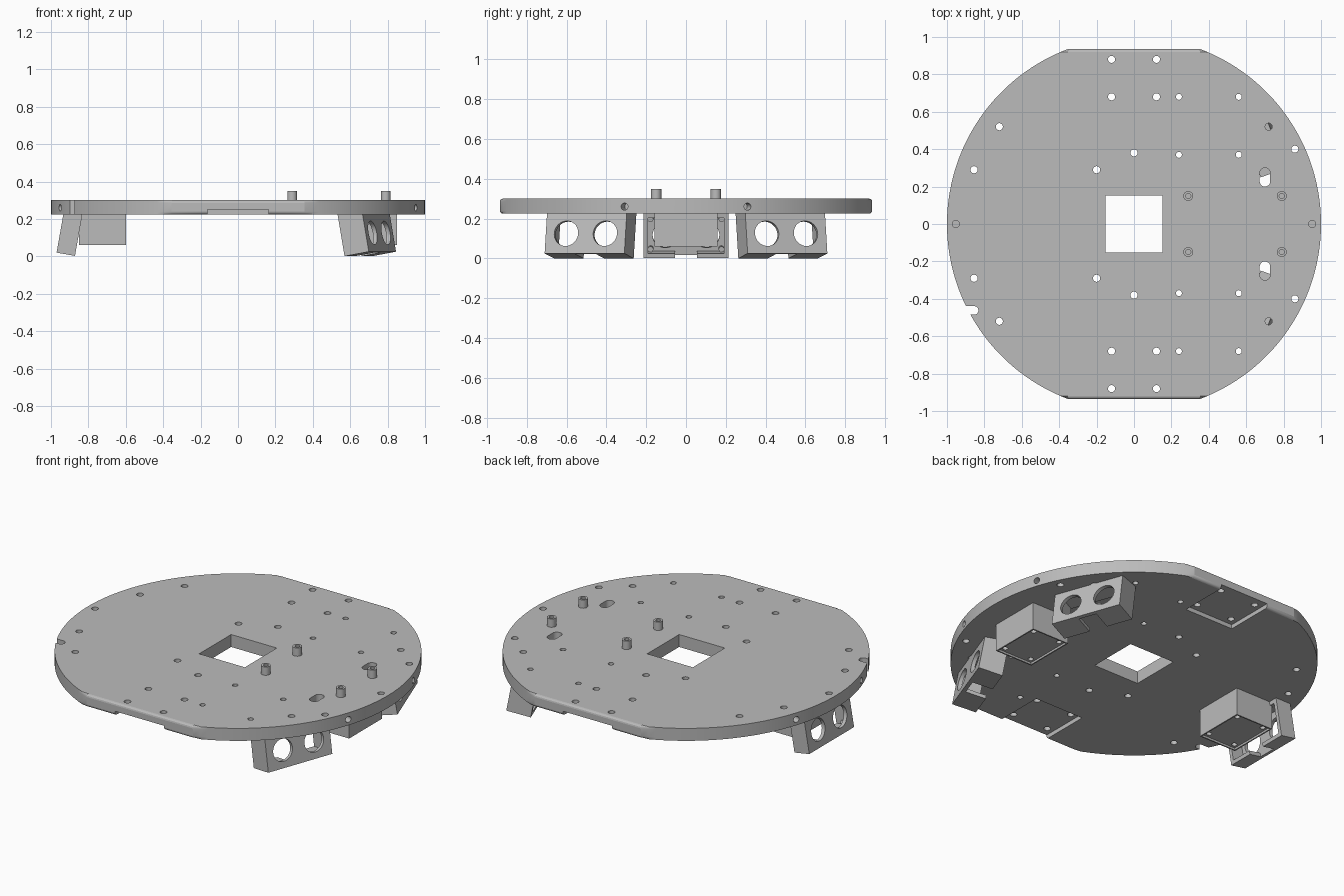
import bpy, bmesh
from math import sin, cos, pi, radians, asin
from mathutils import Matrix, Vector

if "Cube" in bpy.data.objects:
    bpy.data.objects.remove(bpy.data.objects["Cube"])

grey = bpy.data.materials.new("plain grey")
grey.use_nodes = True
COLOUR = (0.5, 0.5, 0.5, 1)
grey.diffuse_color = COLOUR
grey.node_tree.nodes["Principled BSDF"].inputs["Base Color"].default_value = COLOUR

BOTTOM, TOP = 0.225, 0.30


def prism(bm, pts, z0, z1, matrix=Matrix()):
    low = [bm.verts.new(matrix @ Vector((x, y, z0))) for x, y in pts]
    high = [bm.verts.new(matrix @ Vector((x, y, z1))) for x, y in pts]
    faces = [bm.faces.new(low[::-1]), bm.faces.new(high)]
    for i in range(len(pts)):
        j = (i + 1) % len(pts)
        faces.append(bm.faces.new((low[i], low[j], high[j], high[i])))
    return faces


def box(bm, x0, x1, y0, y1, z0, z1):
    return prism(bm, [(x0, y0), (x1, y0), (x1, y1), (x0, y1)], z0, z1)


def slot(bm, x, y, r, z0, z1, half=0.0, angle=0.0, matrix=Matrix(), n=24):
    # Round hole, or a stadium when half is above zero
    pts = []
    for i in range(n):
        a = 2 * pi * (i + 0.5) / n
        side = half if cos(a) > 0 else -half
        u, v = side + r * cos(a), r * sin(a)
        pts.append((x + u * cos(angle) - v * sin(angle),
                    y + u * sin(angle) + v * cos(angle)))
    return prism(bm, pts, z0, z1, matrix)


def make(name, bm):
    bmesh.ops.recalc_face_normals(bm, faces=bm.faces)
    mesh = bpy.data.meshes.new(name)
    bm.to_mesh(mesh)
    bm.free()
    mesh.materials.append(grey)
    obj = bpy.data.objects.new(name, mesh)
    bpy.context.collection.objects.link(obj)
    return obj


def cut(obj, bm):
    cutter = make("cutter", bm)
    cutter.hide_render = True
    mod = obj.modifiers.new("cut", "BOOLEAN")
    mod.operation, mod.solver, mod.object = "DIFFERENCE", "EXACT", cutter
    bpy.context.view_layer.update()
    result = bpy.data.meshes.new_from_object(
        obj.evaluated_get(bpy.context.evaluated_depsgraph_get()))
    obj.modifiers.clear()
    obj.data = result
    bpy.data.objects.remove(cutter)


def smooth(obj, angle=32, big=0.004):
    # Smooth curved walls; keep corners and large flat faces crisp
    bm = bmesh.new()
    bm.from_mesh(obj.data)
    for f in bm.faces:
        f.smooth = True
    for e in bm.edges:
        e.smooth = (e.calc_face_angle(pi) < radians(angle)
                    and all(f.calc_area() < big for f in e.link_faces))
    bm.to_mesh(obj.data)
    bm.free()


# Round deck with two flat sides and rounded rims
bm = bmesh.new()
edge_angle, steps = asin(0.935), 56
arc = [edge_angle * (2 * i / steps - 1) for i in range(steps + 1)]
outline = [(cos(a), sin(a)) for a in arc] + [(-cos(a), -sin(a)) for a in arc]
caps = prism(bm, outline, BOTTOM, TOP)[:2]
rims = [e for f in caps for e in f.edges]
bmesh.ops.bevel(bm, geom=rims, offset=0.015, segments=3, profile=0.5, affect="EDGES")
deck = make("deck", bm)

# Wheel pockets open at the flat sides, and the central window
bm = bmesh.new()
box(bm, -0.152, 0.152, -0.152, 0.152, 0, 1)
for y0, y1 in ((0.635, 1.1), (-1.1, -0.635)):
    box(bm, -0.163, 0.163, y0, y1, 0.1, 0.25)
cut(deck, bm)

# Screw holes, cable slots, rim notch and radial rim holes
bm = bmesh.new()
holes = [(-0.12, 0.88), (0.12, 0.88), (-0.12, 0.68), (0.12, 0.68),
         (-0.2, 0.29), (0, 0.38), (-0.72, 0.52), (-0.855, 0.29),
         (0.72, 0.52), (0.86, 0.40)]
small_holes = [(0.24, 0.68), (0.56, 0.68), (0.24, 0.37), (0.56, 0.37)]
for s in (1, -1):
    for x, y in holes:
        slot(bm, x, s * y, 0.019, 0.1, 0.5)
    for x, y in small_holes:
        slot(bm, x, s * y, 0.016, 0.1, 0.5)
    slot(bm, 0.70, s * 0.25, 0.028, 0.1, 0.5, 0.022, pi / 2)
    slot(bm, s * 0.952, 0, 0.019, 0.24, 0.5)
    for t in (18, 162):
        turn = Matrix.Translation((0, 0, 0.26)) @ Matrix.Rotation(s * radians(t), 4, "Z")
        slot(bm, 0, 0, 0.018, 0.94, 1.1, matrix=turn @ Matrix.Rotation(pi / 2, 4, "Y"))
slot(bm, -0.91, -0.462, 0.023, 0.1, 0.5, 0.055)
cut(deck, bm)
smooth(deck)


# Caster mounts with a shallow recess and screw holes
def caster_mount(name, x):
    bm = bmesh.new()
    box(bm, x - 0.125, x + 0.125, -0.157, 0.157, 0.06, BOTTOM + 0.01)
    obj = make(name, bm)
    bm = bmesh.new()
    box(bm, x - 0.117, x + 0.117, -0.149, 0.149, 0, 0.072)
    cut(obj, bm)
    bm = bmesh.new()
    for dx in (-0.09, 0.09):
        for dy in (-0.12, 0.12):
            slot(bm, x + dx, dy, 0.015, 0, 0.11)
    cut(obj, bm)
    smooth(obj)


caster_mount("front_caster_mount", 0.725)
caster_mount("rear_caster_mount", -0.725)


# Hollow sensor housing, open at the back, with two eye holes
def sensor_housing(name, place, heading, depth):
    half, height, wall = 0.213, 0.235, 0.022
    bm = bmesh.new()
    box(bm, -depth, 0, -half, half, 0, height)
    obj = make(name, bm)
    bm = bmesh.new()
    box(bm, -depth - 0.1, -wall, -half + wall, half - wall, wall, height - wall - 0.01)
    cut(obj, bm)
    # Eye holes and the cable gap in the floor
    bm = bmesh.new()
    for y in (-0.104, 0.104):
        slot(bm, 0, y, 0.064, -0.1, 0.1, n=40,
             matrix=Matrix.Translation((0, 0, 0.102)) @ Matrix.Rotation(pi / 2, 4, "Y"))
    box(bm, -depth - 0.1, -wall, -0.055, 0.055, -0.1, wall + 0.005)
    cut(obj, bm)
    smooth(obj)
    # Screw posts in the inner corners
    bm = bmesh.new()
    for y in (-0.178, 0.178):
        for z in (0.035, 0.187):
            slot(bm, 0, y, 0.014, -0.05, -0.01, n=16,
                 matrix=Matrix.Translation((0, 0, z)) @ Matrix.Rotation(pi / 2, 4, "Y"))
    posts = make(name + "_posts", bm)
    smooth(posts)
    pose = (Matrix.Translation(place) @ Matrix.Rotation(radians(heading), 4, "Z")
            @ Matrix.Rotation(radians(-10), 4, "Y"))
    obj.matrix_world = pose
    posts.matrix_world = pose


sensor_housing("left_sensor_housing", (0.772, 0.51, 0.025), 20, 0.14)
sensor_housing("right_sensor_housing", (0.772, -0.51, 0.025), -20, 0.14)
sensor_housing("rear_sensor_housing", (-0.97, 0, 0.02), 180, 0.10)

# Hollow standoffs on top of the deck
for i, (x, y) in enumerate([(0.29, 0.15), (0.29, -0.15), (0.79, 0.15), (0.79, -0.15)]):
    bm = bmesh.new()
    slot(bm, x, y, 0.026, TOP - 0.01, 0.35)
    standoff = make(f"standoff_{i + 1}", bm)
    bm = bmesh.new()
    slot(bm, x, y, 0.014, TOP, 0.4)
    cut(standoff, bm)
    smooth(standoff)
